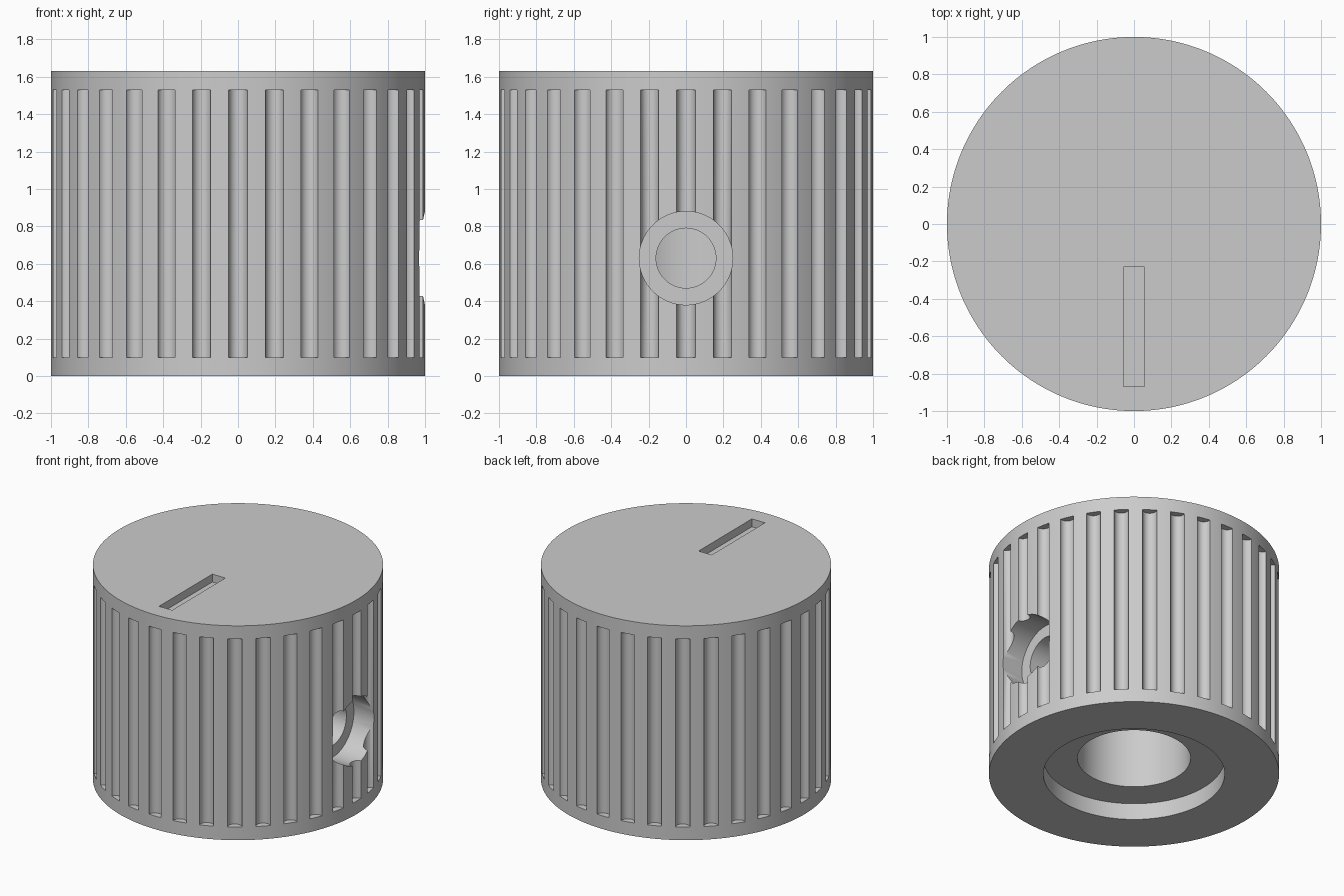
import bpy, bmesh, math
from mathutils import Matrix, Vector

cube = bpy.data.objects.get("Cube")
if cube:
    bpy.data.objects.remove(cube, do_unlink=True)

HEIGHT = 1.63
FLUTES = 32

grey = bpy.data.materials.new("plain grey")
grey.use_nodes = True
grey.diffuse_color = (0.6, 0.6, 0.6, 1)
grey.node_tree.nodes["Principled BSDF"].inputs["Base Color"].default_value = (0.6, 0.6, 0.6, 1)


def make_object(name, bm):
    bmesh.ops.recalc_face_normals(bm, faces=bm.faces)
    mesh = bpy.data.meshes.new(name)
    bm.to_mesh(mesh)
    bm.free()
    obj = bpy.data.objects.new(name, mesh)
    mesh.materials.append(grey)
    bpy.context.collection.objects.link(obj)
    return obj


def add_rod(bm, radius, start, end, segments):
    """Closed cylinder between two points."""
    start, end = Vector(start), Vector(end)
    axis = end - start
    place = Matrix.Translation((start + end) / 2) @ axis.to_track_quat("Z", "Y").to_matrix().to_4x4()
    bmesh.ops.create_cone(bm, cap_ends=True, segments=segments, radius1=radius,
                          radius2=radius, depth=axis.length, matrix=place)


def rod(name, *args):
    bm = bmesh.new()
    add_rod(bm, *args)
    return make_object(name, bm)


def carve(body, cutter):
    """Subtract the cutter from the body, then discard it."""
    cutter.hide_render = True
    mod = body.modifiers.new(cutter.name, "BOOLEAN")
    mod.operation = "DIFFERENCE"
    mod.solver = "EXACT"
    mod.object = cutter
    bpy.context.view_layer.objects.active = body
    bpy.ops.object.modifier_apply(modifier=mod.name)
    bpy.data.objects.remove(cutter, do_unlink=True)


# Knob body
knob = rod("knob_body", 1, (0, 0, 0), (0, 0, HEIGHT), 192)

# Grip flutes around the side
bm = bmesh.new()
for i in range(FLUTES):
    a = math.tau * i / FLUTES
    x, y = math.cos(a), math.sin(a)
    add_rod(bm, 0.05, (x, y, 0.1), (x, y, 1.53), 24)
carve(knob, make_object("grip_flutes", bm))

# Shaft bore and its recess underneath
carve(knob, rod("bottom_recess", 0.625, (0, 0, -0.2), (0, 0, 0.125), 96))
carve(knob, rod("shaft_bore", 0.39, (0, 0, -0.1), (0, 0, 1.25), 96))

# Set screw hole with a counterbore on the left side
carve(knob, rod("screw_counterbore", 0.25, (0.8, 0, 0.63), (1.2, 0, 0.63), 64))
carve(knob, rod("screw_hole", 0.16, (0.1, 0, 0.63), (0.9, 0, 0.63), 64))

# Pointer slot in the top
bm = bmesh.new()
bmesh.ops.create_cube(bm, size=1, matrix=Matrix.Translation((0, -0.55, HEIGHT))
                      @ Matrix.Diagonal((0.11, 0.64, 0.12, 1)))
carve(knob, make_object("pointer_slot", bm))

bpy.ops.object.select_all(action="DESELECT")
knob.select_set(True)
bpy.context.view_layer.objects.active = knob
bpy.ops.object.shade_smooth_by_angle(angle=math.radians(30))
